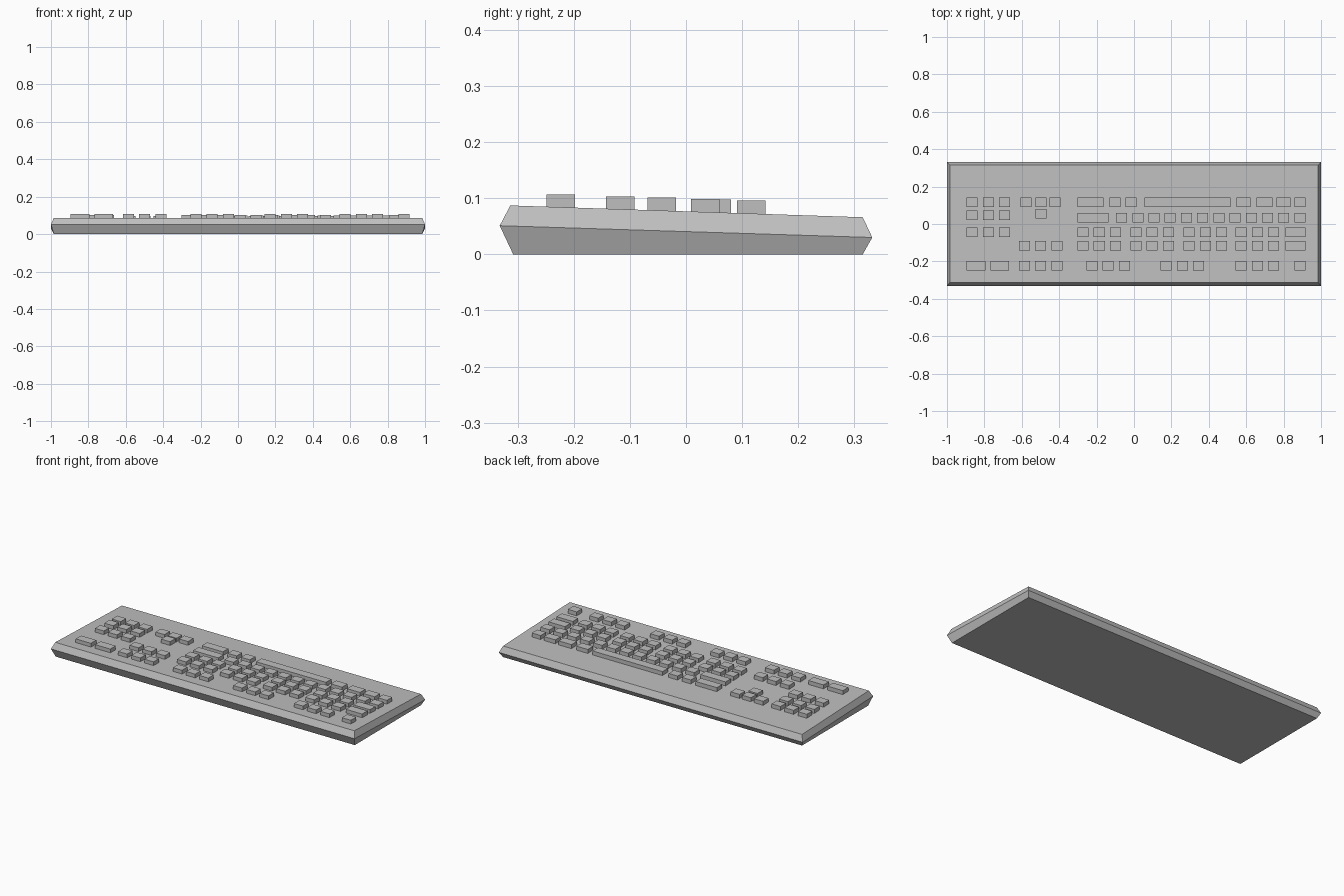
import bpy, bmesh

cube = bpy.data.objects.get("Cube")
if cube:
    bpy.data.objects.remove(cube, do_unlink=True)

grey = bpy.data.materials.new("plastic grey")
grey.use_nodes = True
grey.diffuse_color = (0.52, 0.52, 0.52, 1)
grey.node_tree.nodes["Principled BSDF"].inputs["Base Color"].default_value = grey.diffuse_color


def finish(name, bm):
    bmesh.ops.recalc_face_normals(bm, faces=bm.faces)
    mesh = bpy.data.meshes.new(name)
    bm.to_mesh(mesh)
    bm.free()
    mesh.materials.append(grey)
    bpy.context.collection.objects.link(bpy.data.objects.new(name, mesh))


# Case: three stacked rectangles (half width, front y, back y, front z, back z)
bm = bmesh.new()
loops = []
for w, front, back, zf, zb in [(0.985, -0.308, 0.315, 0, 0),
                               (1, -0.332, 0.332, 0.051, 0.03),
                               (0.985, -0.313, 0.315, 0.087, 0.066)]:
    corners = [(-w, front, zf), (w, front, zf), (w, back, zb), (-w, back, zb)]
    loops.append([bm.verts.new(c) for c in corners])
for low, high in zip(loops, loops[1:]):
    for i in range(4):
        j = (i + 1) % 4
        bm.faces.new((low[i], low[j], high[j], high[i]))
bm.faces.new(loops[0][::-1])
bm.faces.new(loops[-1])
finish("case", bm)

KEY, PITCH, DEPTH, RISE = 0.059, 0.0867, 0.051, 0.023


def deck(y):
    return 0.0765 - 0.0333 * y


def key_row(name, y, groups):
    """Each group is (left edge, key count, key width)."""
    bm = bmesh.new()
    top, bottom = deck(y) + RISE, deck(y) - 0.004
    for left, count, width in groups:
        for i in range(count):
            x = left + i * (PITCH - KEY + width) + width / 2
            made = bmesh.ops.create_cube(bm, size=1)["verts"]
            bmesh.ops.scale(bm, verts=made, vec=(width, DEPTH, top - bottom))
            bmesh.ops.translate(bm, verts=made, vec=(x, y, (top + bottom) / 2))
    finish(name, bm)


def trios(*lefts):
    return [(left, 3, KEY) for left in lefts]


PAD, NAV = -0.895, -0.615
BLOCKS = trios(-0.302, -0.019, 0.265, 0.543)
WIDE_END = [(0.81, 1, 0.107)]

# Space bar row
key_row("space_bar_row", 0.116, trios(PAD) + [
    (-0.607, 1, KEY), (-0.527, 1, KEY), (-0.452, 1, KEY),
    (-0.302, 1, 0.139), (-0.131, 2, KEY), (0.056, 1, 0.46),
    (0.548, 1, 0.075), (0.655, 1, 0.085), (0.762, 1, 0.075), (0.858, 1, KEY)])

# Shift row, with number pad and arrow keys slightly offset
key_row("shift_row", 0.034, [(-0.302, 1, 0.166), (-0.096, 12, KEY)])
key_row("number_pad_middle_row", 0.046, trios(PAD))
key_row("up_arrow_key", 0.055, [(-0.527, 1, KEY)])

# Letter rows
key_row("home_row", -0.043, trios(PAD) + BLOCKS + WIDE_END)
key_row("upper_letter_row", -0.117, trios(NAV) + BLOCKS + WIDE_END)

# Function row
key_row("function_row", -0.223, [(PAD, 2, 0.1)] +
        trios(NAV, -0.254, 0.142, 0.543) + [(0.858, 1, KEY)])
